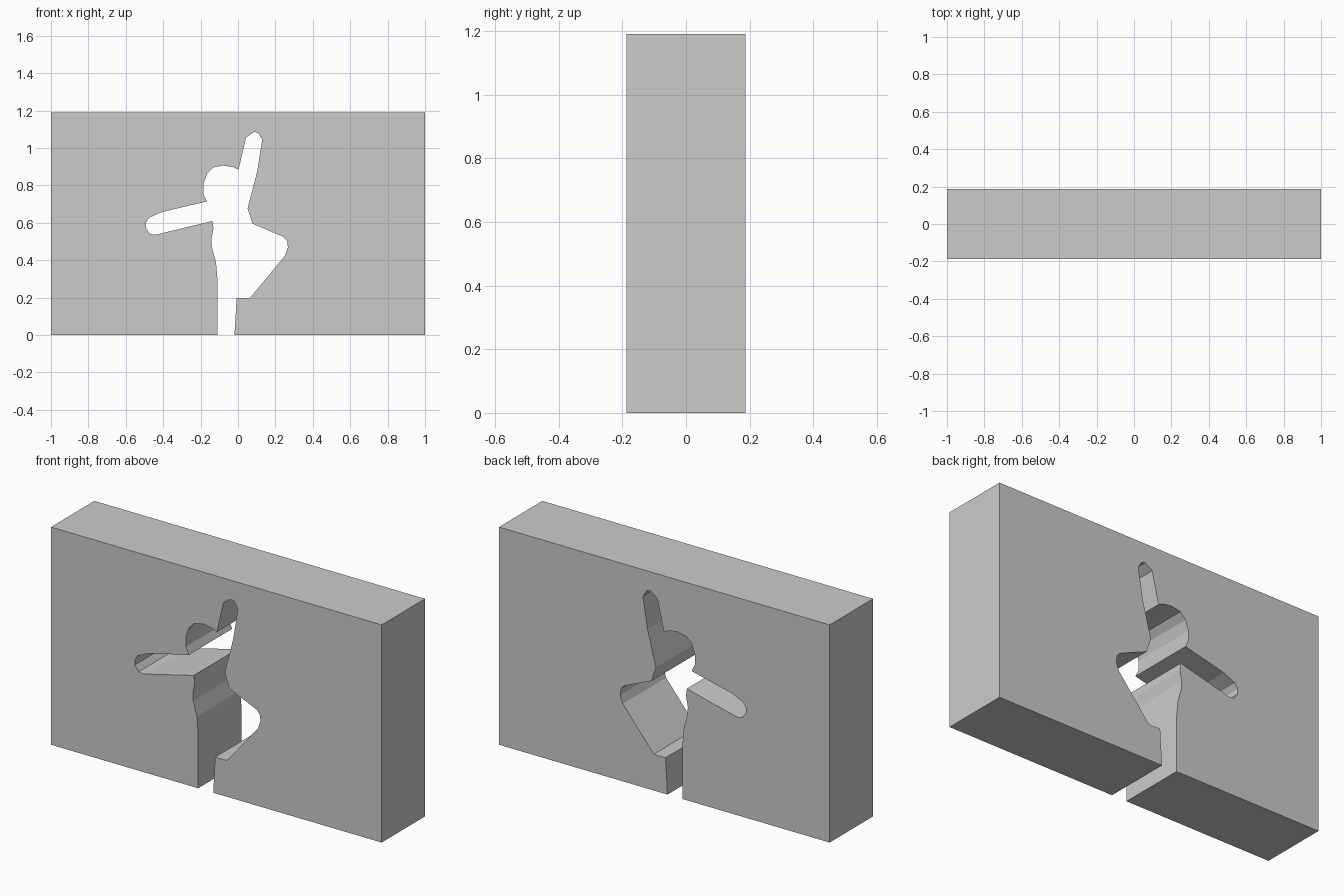
import bpy
import bmesh

if "Cube" in bpy.data.objects:
    bpy.data.objects.remove(bpy.data.objects["Cube"])

HALF_W, HALF_D, HEIGHT = 1.0, 0.187, 1.19

# Pose-shaped opening, from the left foot around to the right foot
opening = [
    # leg and side
    (-0.11, 0), (-0.11, 0.30), (-0.118, 0.39), (-0.14, 0.47),
    (-0.142, 0.513), (-0.131, 0.567), (-0.136, 0.61),
    # outstretched arm
    (-0.44, 0.536), (-0.47, 0.54), (-0.493, 0.572), (-0.493, 0.60),
    (-0.476, 0.627), (-0.406, 0.658), (-0.166, 0.714),
    # head
    (-0.185, 0.754), (-0.185, 0.807), (-0.166, 0.861), (-0.134, 0.895),
    (-0.08, 0.906), (-0.027, 0.898), (0.003, 0.884),
    # raised arm
    (0.043, 1.056), (0.086, 1.086), (0.107, 1.08), (0.13, 1.045),
    (0.102, 0.872), (0.051, 0.676), (0.078, 0.595),
    # bent leg
    (0.241, 0.526), (0.262, 0.505), (0.267, 0.467), (0.251, 0.424),
    (0.064, 0.198), (-0.007, 0.198), (-0.019, 0),
]

# Wall outline: rectangle with the opening running in from the bottom edge
outline = opening + [(HALF_W, 0), (HALF_W, HEIGHT), (-HALF_W, HEIGHT), (-HALF_W, 0)]

bm = bmesh.new()
front = bm.faces.new([bm.verts.new((x, -HALF_D, z)) for x, z in outline])
result = bmesh.ops.extrude_face_region(bm, geom=[front], use_keep_orig=True)
moved = [g for g in result["geom"] if isinstance(g, bmesh.types.BMVert)]
bmesh.ops.translate(bm, verts=moved, vec=(0, 2 * HALF_D, 0))
bmesh.ops.recalc_face_normals(bm, faces=bm.faces)
# Split the concave faces cleanly
bmesh.ops.triangulate(bm, faces=[f for f in bm.faces if len(f.verts) > 4])

mesh = bpy.data.meshes.new("cutout_wall")
bm.to_mesh(mesh)
bm.free()
wall = bpy.data.objects.new("cutout_wall", mesh)
bpy.context.collection.objects.link(wall)
